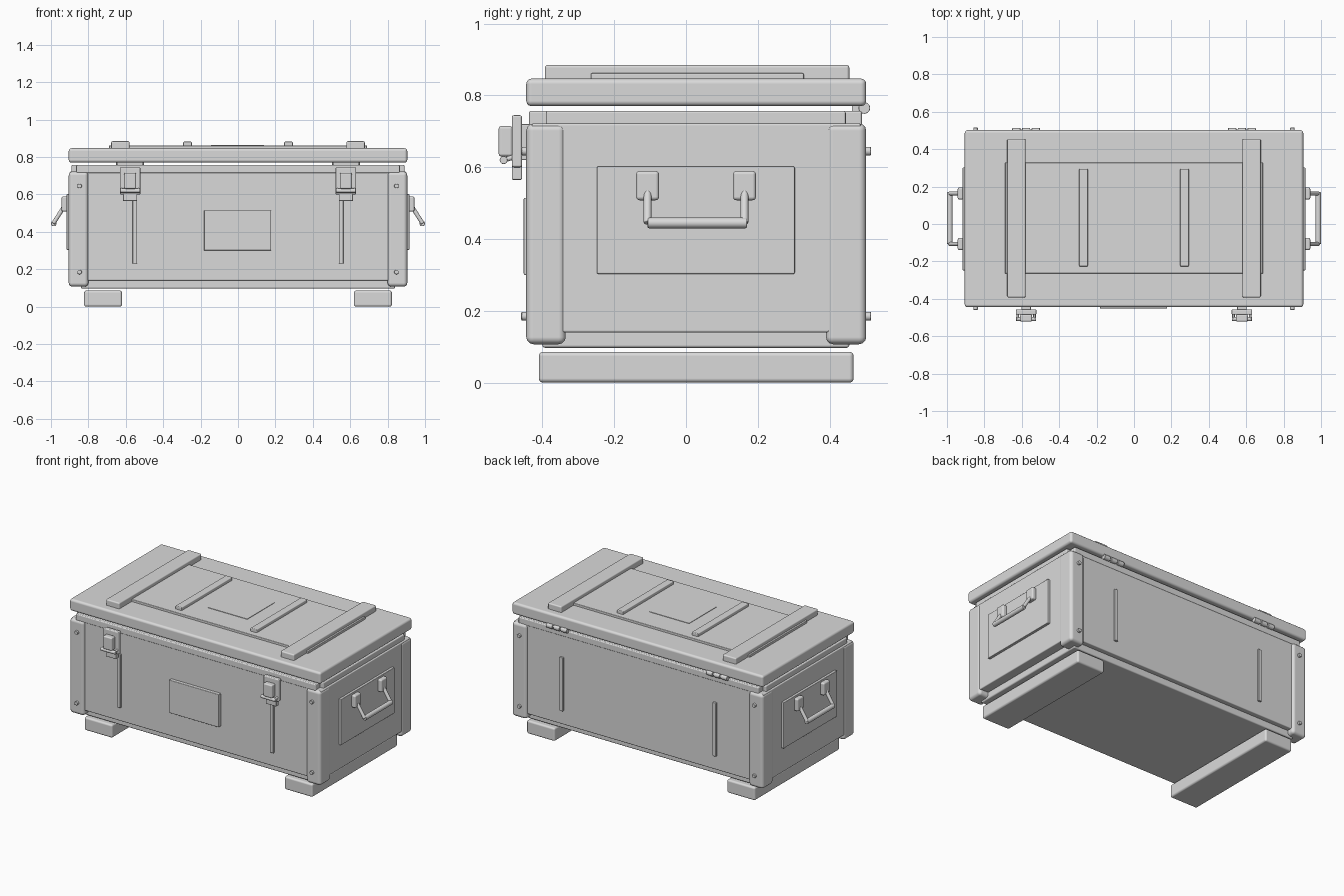
import bpy
from math import radians
from mathutils import Vector

cube = bpy.data.objects.get("Cube")
if cube:
    bpy.data.objects.remove(cube, do_unlink=True)

grey = bpy.data.materials.new("plain_grey")
grey.use_nodes = True
GREY = (0.7, 0.7, 0.7, 1)
grey.diffuse_color = GREY
grey.node_tree.nodes["Principled BSDF"].inputs["Base Color"].default_value = GREY


def finish(obj, name, bevel=0, segments=3):
    obj.name = name
    obj.data.materials.append(grey)
    bpy.ops.object.shade_smooth_by_angle(angle=radians(40))
    if bevel:
        mod = obj.modifiers.new("Rounded edges", "BEVEL")
        mod.width = bevel
        mod.segments = segments
        mod.limit_method = "ANGLE"
        mod.harden_normals = True
    return obj


def box(name, x, y, z, bevel=0, segments=3):
    """Box from (low, high) pairs on each axis."""
    spans = [sorted(s) for s in (x, y, z)]
    bpy.ops.mesh.primitive_cube_add(size=1, location=[(a + b) / 2 for a, b in spans])
    obj = bpy.context.object
    obj.scale = [b - a for a, b in spans]
    bpy.ops.object.transform_apply(location=False, rotation=False, scale=True)
    return finish(obj, name, bevel, segments)


def rod(name, start, end, radius, bevel=0):
    start, end = Vector(start), Vector(end)
    axis = end - start
    bpy.ops.mesh.primitive_cylinder_add(vertices=20, radius=radius, depth=axis.length,
                                        location=(start + end) / 2)
    obj = bpy.context.object
    obj.rotation_euler = axis.to_track_quat("Z", "Y").to_euler()
    return finish(obj, name, bevel, 2)


def side_name(s):
    return "left" if s > 0 else "right"


# Main body, base and rims
box("body", (-0.9, 0.9), (-0.43, 0.487), (0.14, 0.722), 0.006)
box("base", (-0.84, 0.84), (-0.4, 0.455), (0.097, 0.145), 0.008)
box("front_back_rim", (-0.865, 0.865), (-0.437, 0.49), (0.715, 0.757), 0.006)
box("side_rim", (-0.89, 0.89), (-0.39, 0.445), (0.715, 0.757), 0.006)

# Lid with raised panel and square plate
box("lid", (-0.905, 0.905), (-0.445, 0.502), (0.77, 0.847), 0.015)
box("lid_panel", (-0.69, 0.69), (-0.265, 0.328), (0.84, 0.862), 0.004)
box("lid_square_plate", (-0.145, 0.14), (-0.105, 0.175), (0.858, 0.865))

# Front label plate
box("front_plate", (-0.182, 0.177), (-0.452, -0.425), (0.3, 0.515), 0.004)

for s in (-1, 1):
    side = side_name(s)

    # Feet and lid battens
    box(f"{side}_foot", (s * 0.62, s * 0.823), (-0.41, 0.467), (0, 0.086), 0.012)
    box(f"{side}_lid_batten", (s * 0.58, s * 0.678), (-0.393, 0.455), (0.84, 0.885), 0.008)
    box(f"{side}_lid_ridge", (s * 0.247, s * 0.293), (-0.227, 0.295), (0.855, 0.882), 0.005)

    # Corner posts with rivets
    for end, outer, inner, f in (("front", -0.445, -0.335, -1), ("back", 0.502, 0.39, 1)):
        box(f"{side}_{end}_post", (s * 0.8, s * 0.905), (outer, inner), (0.107, 0.722), 0.02)
        for level, z in (("upper", 0.645), ("lower", 0.185)):
            rod(f"{side}_{end}_{level}_rivet", (s * 0.847, outer - f * 0.01, z),
                (s * 0.847, outer + f * 0.014, z), 0.012, 0.003)

    # Vertical strips on front and back
    for end, y in (("front", (-0.442, -0.42)), ("back", (0.48, 0.499))):
        box(f"{side}_{end}_strip", (s * 0.539, s * 0.564), y, (0.23, 0.58), 0.004)

    # Front latch
    cx = s * 0.577

    def latch(part, half, y, z, bevel=0.004):
        box(f"{side}_latch_{part}", (cx - half, cx + half), y, z, bevel)

    latch("bracket", 0.025, (-0.46, -0.425), (0.62, 0.72))
    latch("back_plate", 0.055, (-0.485, -0.457), (0.6, 0.745), 0.006)
    latch("lower_block", 0.038, (-0.485, -0.457), (0.565, 0.605))
    latch("lever", 0.032, (-0.522, -0.483), (0.63, 0.715), 0.008)
    rod(f"{side}_latch_bar", (cx - 0.053, -0.508, 0.62), (cx + 0.053, -0.508, 0.62), 0.011, 0.002)
    for k in (-1, 1):
        rod(f"{side}_latch_link_{side_name(k)}", (cx + k * 0.045, -0.508, 0.62),
            (cx + k * 0.045, -0.475, 0.63), 0.007)

    # Back hinge with three knuckles
    for i in (-1, 0, 1):
        hx = s * 0.577 + i * 0.052
        rod(f"{side}_hinge_knuckle_{i + 2}", (hx - 0.022, 0.497, 0.765),
            (hx + 0.022, 0.497, 0.765), 0.016, 0.003)
    rod(f"{side}_hinge_pin", (s * 0.507, 0.497, 0.765), (s * 0.647, 0.497, 0.765), 0.009)
    box(f"{side}_hinge_leaf", (s * 0.51, s * 0.645), (0.462, 0.49), (0.75, 0.775))

    # Side plate and carrying handle
    box(f"{side}_side_plate", (s * 0.89, s * 0.916), (-0.248, 0.303), (0.303, 0.602), 0.004)
    for end, y in (("front", -0.107), ("back", 0.163)):
        box(f"{side}_{end}_handle_mount", (s * 0.91, s * 0.943), (y - 0.032, y + 0.032),
            (0.508, 0.59), 0.01)
        rod(f"{side}_{end}_handle_arm", (s * 0.93, y, 0.535), (s * 0.987, y, 0.445), 0.011, 0.003)
    rod(f"{side}_handle_grip", (s * 0.985, -0.107, 0.445), (s * 0.985, 0.17, 0.445), 0.015, 0.004)
